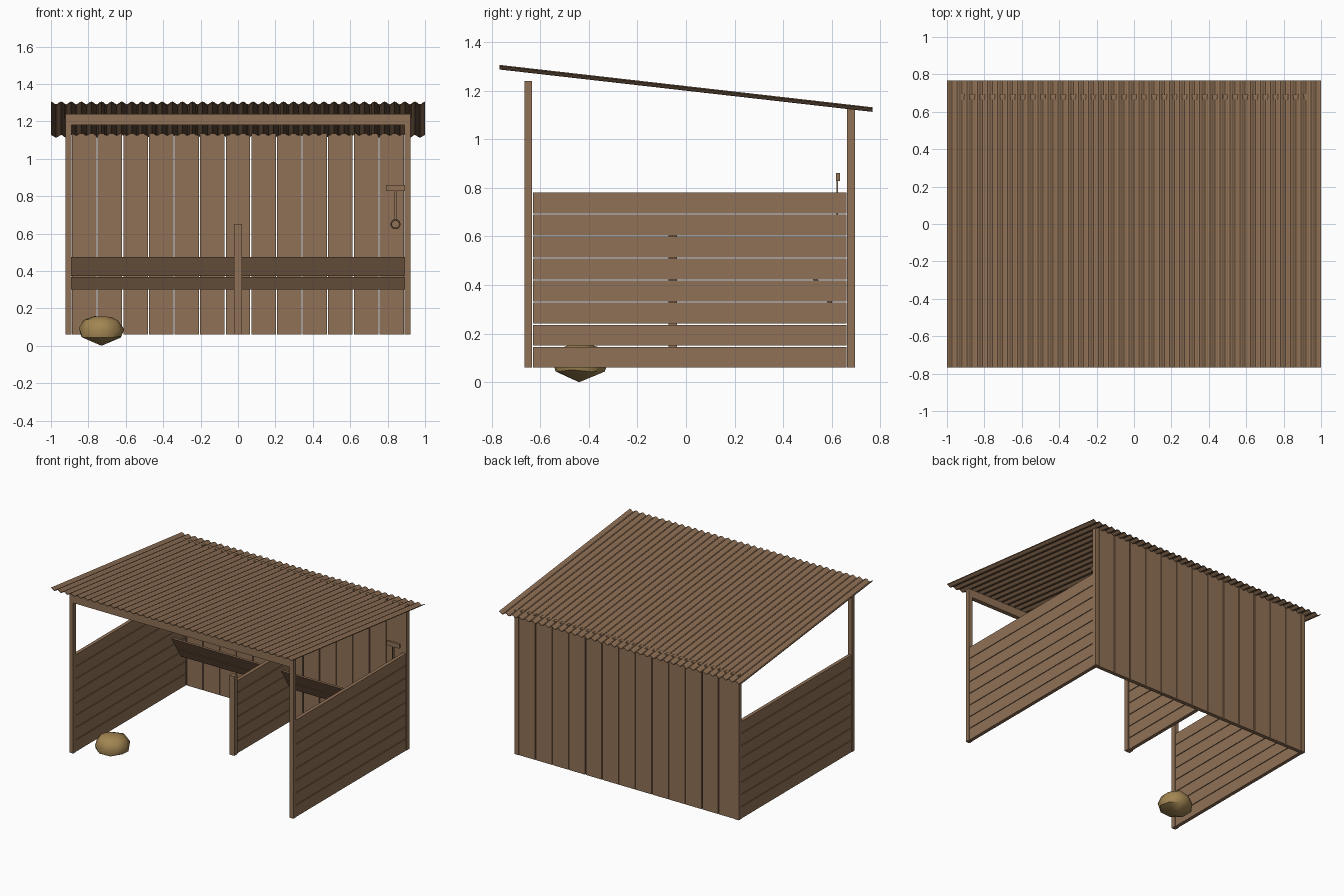
import bpy, bmesh, math, random
from mathutils import Vector

if "Cube" in bpy.data.objects:
    bpy.data.objects.remove(bpy.data.objects["Cube"])
random.seed(4)


def material(name, rgb):
    m = bpy.data.materials.new(name)
    m.diffuse_color = (*rgb, 1)
    m.use_nodes = True
    m.node_tree.nodes["Principled BSDF"].inputs["Base Color"].default_value = m.diffuse_color
    return m


WOOD = material("brown wood", (0.279, 0.165, 0.092))
STONE = material("tan stone", (0.36, 0.235, 0.085))


def finish(name, bm, mat):
    bmesh.ops.recalc_face_normals(bm, faces=bm.faces)
    me = bpy.data.meshes.new(name)
    bm.to_mesh(me)
    bm.free()
    me.materials.append(mat)
    ob = bpy.data.objects.new(name, me)
    bpy.context.collection.objects.link(ob)
    return ob


def add_box(bm, x, y, z):
    """Add a box from three (low, high) ranges."""
    vs = bmesh.ops.create_cube(bm, size=1)["verts"]
    for v in vs:
        v.co = Vector([(r[0] + r[1]) / 2 + c * (r[1] - r[0])
                       for r, c in zip((x, y, z), v.co)])
    return vs


def boxes(name, ranges, mat=WOOD):
    bm = bmesh.new()
    for r in ranges:
        add_box(bm, *r)
    return finish(name, bm, mat)


def roof_z(y):
    return 1.209 - 0.1136 * y


FLOOR, PITCH, GAP = 0.06, 0.0907, 0.005

# Corner posts and front lintel
for side, s in (("left", -1), ("right", 1)):
    xs = sorted((s * 0.89, s * 0.922))
    boxes(side + "_front_post", [(xs, (-0.665, -0.633), (FLOOR, 1.24))])
    boxes(side + "_back_post", [(xs, (0.662, 0.696), (FLOOR, 1.132))])
    # Horizontal side boards
    xw = sorted((s * 0.893, s * 0.919))
    boxes(side + "_wall", [(xw, (-0.63, 0.66),
          (FLOOR + i * PITCH, FLOOR + (i + 1) * PITCH - GAP)) for i in range(8)])
boxes("front_lintel", [((-0.89, 0.89), (-0.665, -0.633), (1.18, 1.24))])

# Vertical back boards
w = 1.78 / 13
boxes("back_wall", [((-0.89 + i * w + 0.003, -0.89 + (i + 1) * w - 0.003),
                     (0.665, 0.693), (FLOOR, 1.134)) for i in range(13)])

# Low centre partition
boxes("partition_post", [((-0.021, 0.021), (-0.072, -0.038), (FLOOR, 0.65))])
boxes("partition_boards", [((-0.013, 0.013), (-0.038, 0.66),
      (FLOOR + i * PITCH, FLOOR + (i + 1) * PITCH - GAP)) for i in range(6)])

# Feed trough: two boards leaning out from the back wall
bm = bmesh.new()
for z0, z1 in ((0.30, 0.368), (0.373, 0.475)):
    for v in add_box(bm, (-0.89, 0.89), (0, 0.02), (z0, z1)):
        v.co.y += 0.60 - (v.co.z - 0.30) * 0.63
finish("feed_trough", bm, WOOD)

# Wall hook: cross bar, two thin rods and a ring
boxes("hook_bar", [((0.79, 0.895), (0.617, 0.633), (0.828, 0.86))])
boxes("hook_rods", [((x, x + 0.004), (0.62, 0.626), (0.672, 0.83)) for x in (0.833, 0.847)])
bpy.ops.mesh.primitive_torus_add(major_radius=0.023, minor_radius=0.004,
                                 major_segments=16, minor_segments=6,
                                 location=(0.842, 0.623, 0.65), rotation=(math.pi / 2, 0, 0))
ring = bpy.context.object
ring.name = "hook_ring"
ring.data.materials.append(WOOD)

# Corrugated roof sheet
bm = bmesh.new()
WAVES, STEPS = 37, 6
rows = []
for y in (-0.768, 0.768):
    rows.append([bm.verts.new((-1 + 2 * i / (WAVES * STEPS), y,
                 roof_z(y) + 0.0075 * math.cos(2 * math.pi * i / STEPS)))
                 for i in range(WAVES * STEPS + 1)])
for i in range(WAVES * STEPS):
    bm.faces.new((rows[0][i], rows[0][i + 1], rows[1][i + 1], rows[1][i]))
roof = finish("corrugated_roof", bm, WOOD)
if roof.data.polygons[0].normal.z < 0:
    roof.data.flip_normals()
mod = roof.modifiers.new("thickness", 'SOLIDIFY')
mod.thickness = 0.004
mod.offset = 0

# Rounded boulder: hull of stacked uneven rings
bm = bmesh.new()
bm.verts.new((-0.73, -0.44, 0))
for z, r, n in ((0.05, 0.115, 8), (0.095, 0.122, 8), (0.14, 0.095, 7), (0.16, 0.05, 5)):
    for i in range(n):
        a = 2 * math.pi * i / n + z * 9
        k = r * random.uniform(0.93, 1.04)
        bm.verts.new((-0.727 + k * math.cos(a), -0.435 + k * 0.95 * math.sin(a),
                      z + random.uniform(-0.008, 0.002)))
bmesh.ops.convex_hull(bm, input=bm.verts)
rock = finish("boulder", bm, STONE)

for ob in (rock, ring):
    bpy.ops.object.select_all(action='DESELECT')
    ob.select_set(True)
    bpy.context.view_layer.objects.active = ob
    bpy.ops.object.shade_smooth_by_angle(angle=math.radians(40))
